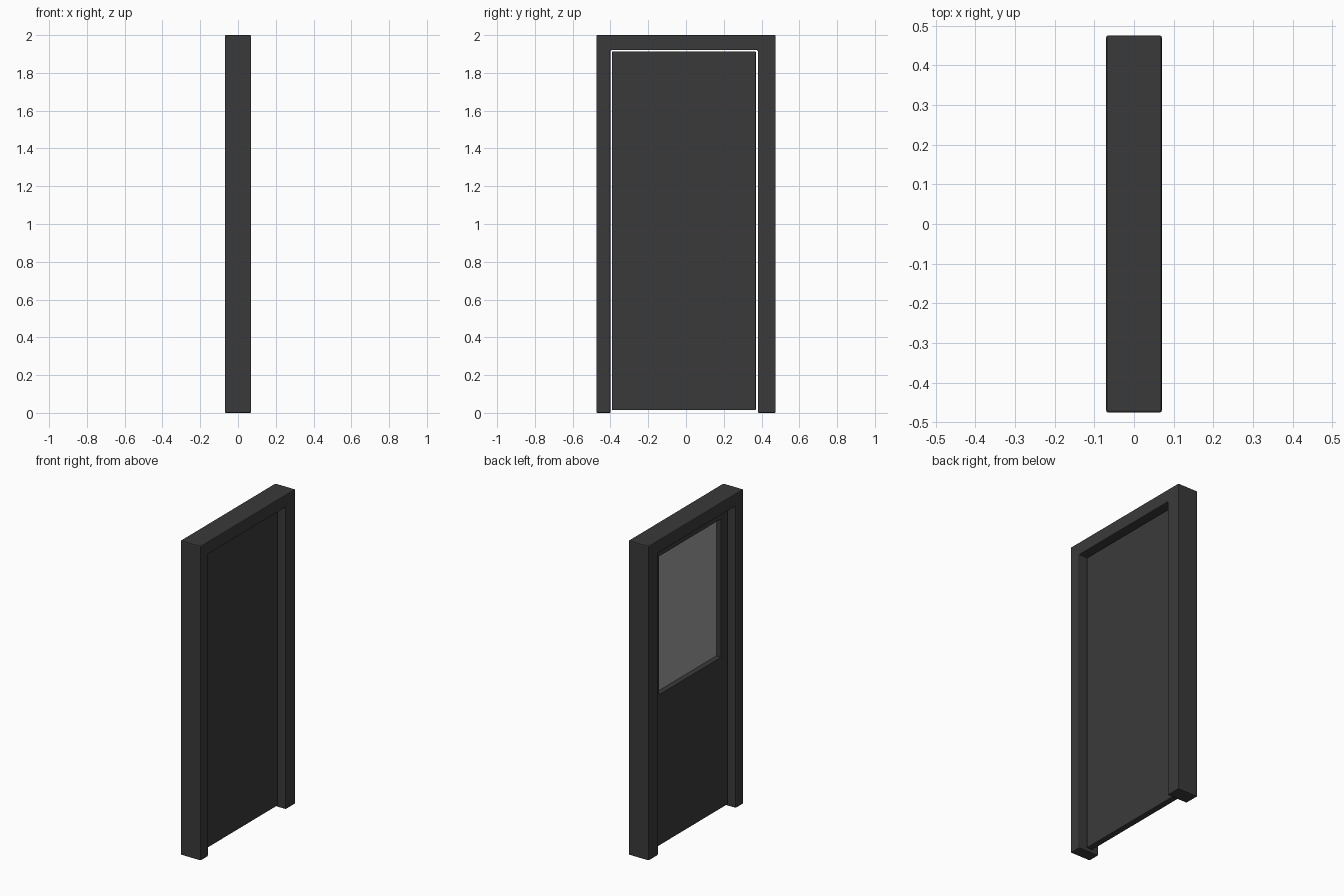
import bpy, bmesh
from mathutils import Vector

if "Cube" in bpy.data.objects:
    bpy.data.objects.remove(bpy.data.objects["Cube"])


def material(name, v):
    m = bpy.data.materials.new(name)
    m.diffuse_color = (v, v, v, 1)
    m.use_nodes = True
    m.node_tree.nodes["Principled BSDF"].inputs["Base Color"].default_value = m.diffuse_color
    return m


def finish(bm, name, mat):
    bmesh.ops.recalc_face_normals(bm, faces=bm.faces[:])
    me = bpy.data.meshes.new(name)
    bm.to_mesh(me)
    bm.free()
    ob = bpy.data.objects.new(name, me)
    bpy.context.collection.objects.link(ob)
    me.materials.append(mat)
    return ob


def prism(profile, x0, x1, bevel=0.0):
    """Extrude a (y, z) outline along x and round its edges."""
    bm = bmesh.new()
    face = bm.faces.new([bm.verts.new((x0, y, z)) for y, z in profile])
    ext = bmesh.ops.extrude_face_region(bm, geom=[face], use_keep_orig=True)
    bmesh.ops.translate(bm, vec=(x1 - x0, 0, 0),
                        verts=[g for g in ext["geom"] if isinstance(g, bmesh.types.BMVert)])
    bmesh.ops.recalc_face_normals(bm, faces=bm.faces[:])
    if bevel:
        bmesh.ops.bevel(bm, geom=bm.edges[:], offset=bevel, segments=2,
                        profile=0.5, affect='EDGES')
    return bm


def rect(y0, y1, z0, z1):
    return [(y0, z0), (y1, z0), (y1, z1), (y0, z1)]


dark = material("dark_paint", 0.042)
pane = material("pane_grey", 0.35)

# Door frame: two jambs and a head in one outline
Y0, Y1, HEAD = -0.40, 0.38, 1.92
finish(prism([(-0.475, 0), (Y0, 0), (Y0, HEAD), (Y1, HEAD), (Y1, 0),
              (0.475, 0), (0.475, 2), (-0.475, 2)], -0.07, 0.07, 0.005),
       "door_frame", dark)

# Door leaf with a window pocket sunk into its -x face
W = (-0.325, 0.30, 0.975, 1.855)
FLOOR = 0.017
bm = prism(rect(-0.393, 0.37, 0.015, 1.914), -0.02, 0.02, 0.004)
bm.normal_update()
side = max((f for f in bm.faces if f.normal.x < -0.99), key=lambda f: f.calc_area())
bmesh.ops.inset_region(bm, faces=[side], thickness=0.05)
mid = side.calc_center_median()
for v in side.verts:
    v.co = Vector((-0.02, W[0] if v.co.y < mid.y else W[1],
                   W[2] if v.co.z < mid.z else W[3]))
ext = bmesh.ops.extrude_face_region(bm, geom=[side])
bmesh.ops.translate(bm, vec=(FLOOR + 0.02, 0, 0),
                    verts=[g for g in ext["geom"] if isinstance(g, bmesh.types.BMVert)])
if side.is_valid:
    bm.faces.remove(side)
finish(bm, "door_leaf", dark)

# Window pane at the back of the pocket
finish(prism(rect(*W), FLOOR - 0.003, FLOOR - 0.0003), "window_pane", pane)
